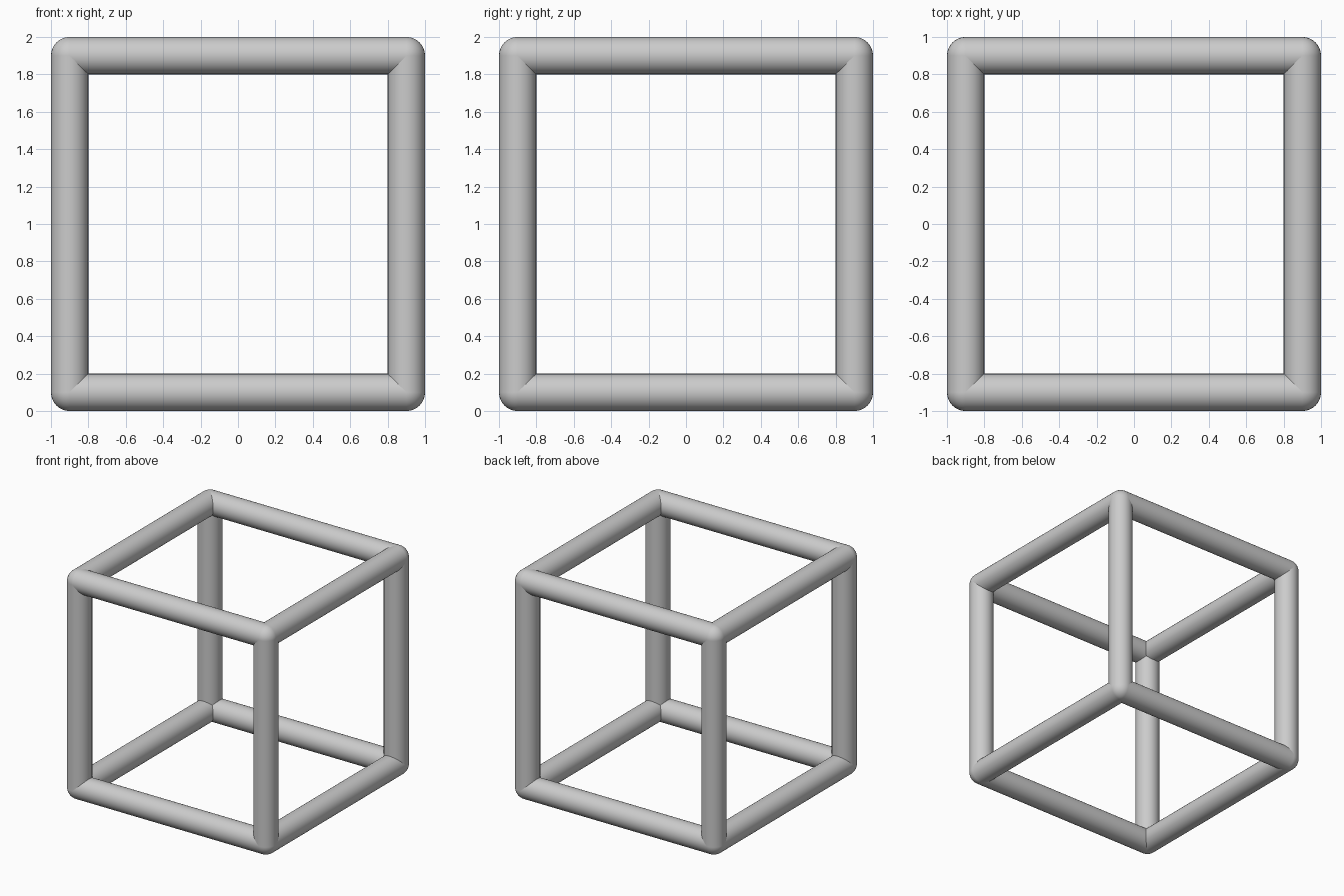
import bpy
import math
from itertools import product
from mathutils import Vector

default_cube = bpy.data.objects.get("Cube")
if default_cube:
    bpy.data.objects.remove(default_cube, do_unlink=True)

RADIUS = 0.1
HALF = 1 - RADIUS
CENTRE = Vector((0, 0, 1))

# One plain grey for the whole frame
grey = bpy.data.materials.new("plain grey")
grey.use_nodes = True
colour = (0.6, 0.6, 0.6, 1)
grey.diffuse_color = colour
grey.node_tree.nodes["Principled BSDF"].inputs["Base Color"].default_value = colour


def finish(name):
    obj = bpy.context.object
    obj.name = name
    obj.data.materials.append(grey)
    bpy.ops.object.shade_smooth_by_angle(angle=math.radians(40))


# Round bars: four along each axis, open where the corner balls close them
rotations = {"x": (0, math.pi / 2, 0), "y": (math.pi / 2, 0, 0), "z": (0, 0, 0)}
for axis, (label, rotation) in enumerate(rotations.items()):
    for number, (a, b) in enumerate(product((-HALF, HALF), repeat=2), 1):
        offset = [a, b]
        offset.insert(axis, 0)
        bpy.ops.mesh.primitive_cylinder_add(
            vertices=32, radius=RADIUS, depth=2 * HALF, end_fill_type='NOTHING',
            location=CENTRE + Vector(offset), rotation=rotation)
        finish(f"{label}_bar_{number}")

# Balls that round off the eight corners
for number, corner in enumerate(product((-HALF, HALF), repeat=3), 1):
    bpy.ops.mesh.primitive_uv_sphere_add(
        segments=32, ring_count=16, radius=RADIUS, location=CENTRE + Vector(corner))
    finish(f"corner_ball_{number}")
